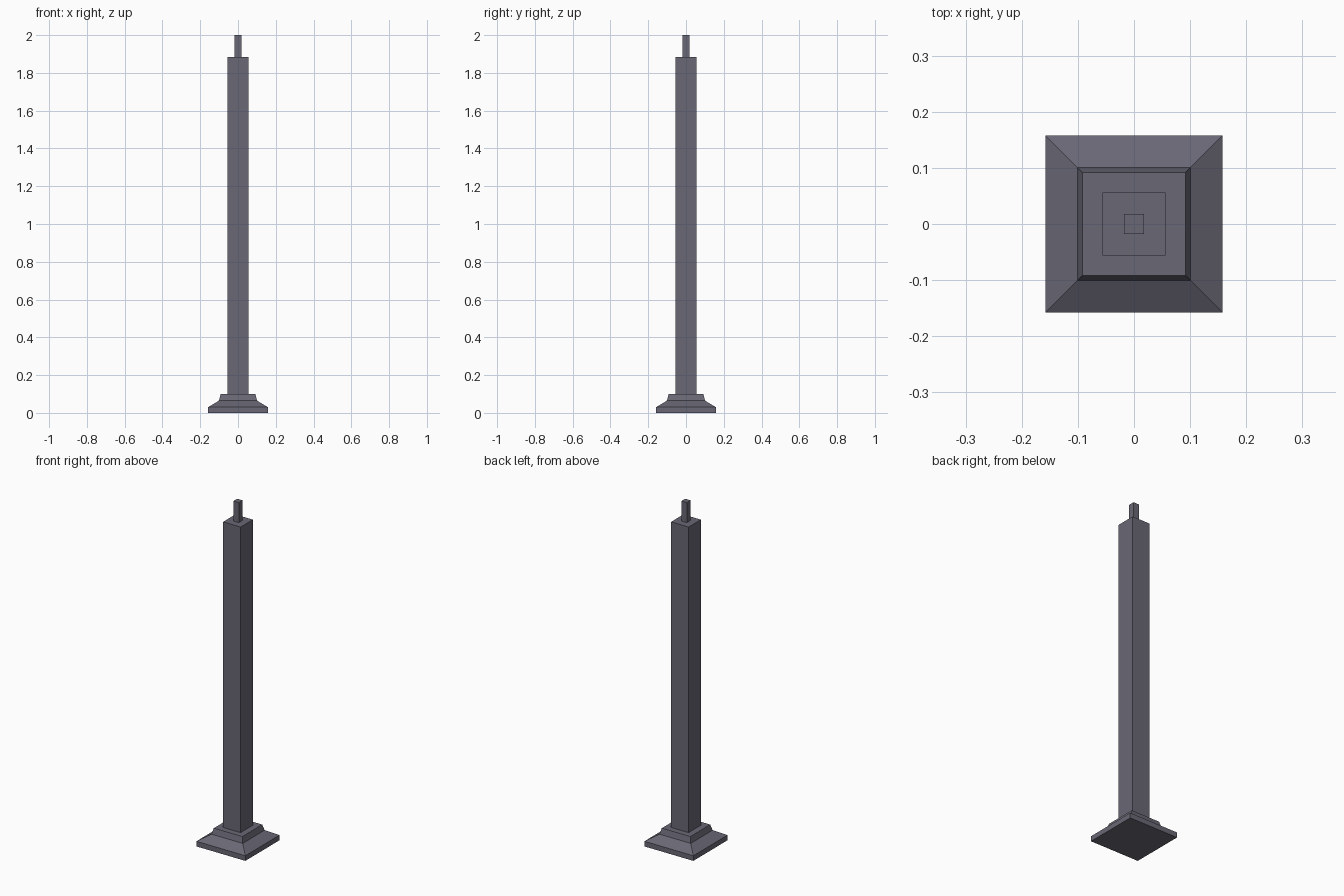
import bpy, bmesh

if "Cube" in bpy.data.objects:
    bpy.data.objects.remove(bpy.data.objects["Cube"])

mat = bpy.data.materials.new("dark grey metal")
mat.diffuse_color = (0.143, 0.136, 0.176, 1)
mat.use_nodes = True
mat.node_tree.nodes["Principled BSDF"].inputs["Base Color"].default_value = mat.diffuse_color


def square_tower(name, profile):
    """Stack square rings given as (half width, height) and cap both ends."""
    bm = bmesh.new()
    rings = [[bm.verts.new((sx * r, sy * r, z))
              for sx, sy in ((-1, -1), (1, -1), (1, 1), (-1, 1))]
             for r, z in profile]
    for a, b in zip(rings, rings[1:]):
        for i in range(4):
            j = (i + 1) % 4
            bm.faces.new((a[i], a[j], b[j], b[i]))
    bm.faces.new(rings[0][::-1])
    bm.faces.new(rings[-1])
    bmesh.ops.recalc_face_normals(bm, faces=bm.faces[:])
    mesh = bpy.data.meshes.new(name)
    bm.to_mesh(mesh)
    bm.free()
    mesh.materials.append(mat)
    obj = bpy.data.objects.new(name, mesh)
    bpy.context.collection.objects.link(obj)
    return obj


# Stepped foot with sloped shoulder and tapered collar
square_tower("base", [(0.158, 0), (0.158, 0.03), (0.101, 0.065), (0.092, 0.099)])
# Post with a narrower peg stepping in at the top
square_tower("post", [(0.0565, 0.099), (0.0565, 1.883), (0.0175, 1.883), (0.0175, 2.0)])
